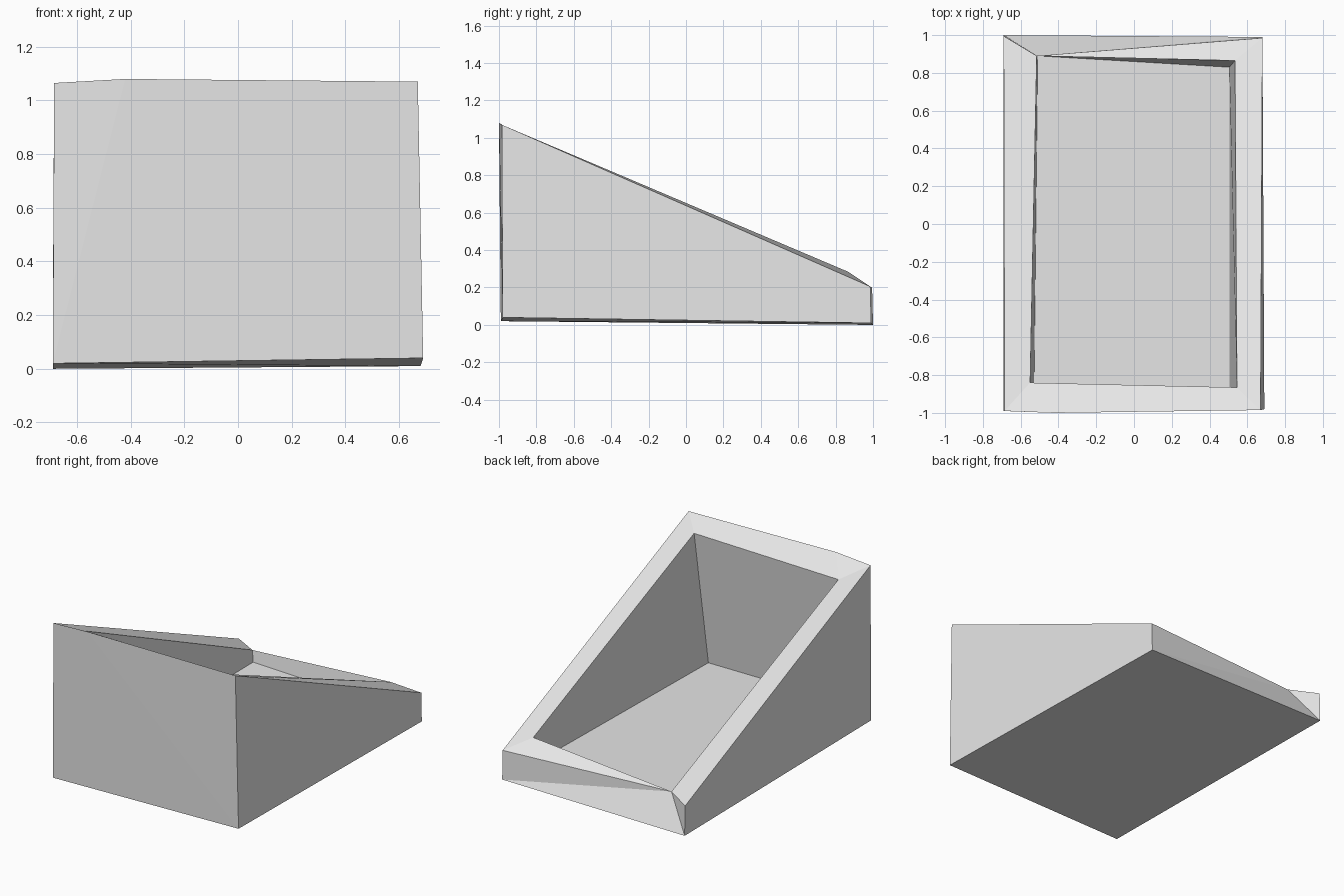
import bpy
import bmesh

# Remove the default cube only
default_cube = bpy.data.objects.get("Cube")
if default_cube:
    bpy.data.objects.remove(default_cube, do_unlink=True)


def make_material(name, color):
    material = bpy.data.materials.new(name)
    material.use_nodes = True
    material.diffuse_color = color
    material.node_tree.nodes["Principled BSDF"].inputs["Base Color"].default_value = color
    return material


# Named corners of the slightly uneven, hand-cut trough
corners = {
    # Outer base
    "base_front_right": (-0.69, -0.99, 0.02),
    "base_front_left": (0.69, -0.98, 0.04),
    "base_back_left": (0.68, 0.99, 0.01),
    "base_back_right": (-0.69, 1.0, 0.0),
    # Outer rim, with a raised point on the front edge
    "rim_front_right": (-0.685, -0.99, 1.065),
    "rim_front_peak": (-0.42, -1.0, 1.08),
    "rim_front_left": (0.67, -0.985, 1.07),
    "rim_back_left": (0.68, 0.985, 0.205),
    "rim_back_right": (-0.69, 0.995, 0.2),
    # Notch where the back edge dips to the opening
    "notch": (-0.515, 0.89, 0.21),
    # Opening
    "open_front_right": (-0.55, -0.84, 0.99),
    "open_front_left": (0.545, -0.865, 1.0),
    "open_back_left": (0.535, 0.865, 0.285),
    # Inner floor
    "floor_front_right": (-0.53, -0.96, 0.1),
    "floor_front_left": (0.505, -0.96, 0.1),
    "floor_back_left": (0.505, 0.83, 0.13),
    "floor_back_right": (-0.51, 0.89, 0.13),
}

faces = [
    # Underside
    "base_front_right base_back_right base_back_left base_front_left",
    # Tall front wall
    "base_front_right base_front_left rim_front_peak",
    "base_front_left rim_front_left rim_front_peak",
    "base_front_right rim_front_peak rim_front_right",
    # Sloping side walls
    "base_front_left base_back_left rim_back_left rim_front_left",
    "base_back_right base_front_right rim_front_right rim_back_right",
    # Low back wall, fanned from the notch
    "base_back_left base_back_right notch",
    "base_back_right rim_back_right notch",
    "base_back_left notch rim_back_left",
    # Rim
    "rim_front_right rim_front_peak open_front_right",
    "rim_front_peak rim_front_left open_front_left open_front_right",
    "rim_front_left rim_back_left open_back_left open_front_left",
    "rim_back_left notch open_back_left",
    "rim_front_right open_front_right notch rim_back_right",
    # Cavity walls
    "open_front_right open_front_left floor_front_left floor_front_right",
    "open_front_left open_back_left floor_back_left floor_front_left",
    "open_back_left notch floor_back_right floor_back_left",
    "notch open_front_right floor_front_right floor_back_right",
    # Cavity floor
    "floor_front_right floor_front_left floor_back_left floor_back_right",
]

bm = bmesh.new()
verts = {name: bm.verts.new(co) for name, co in corners.items()}
for face in faces:
    bm.faces.new([verts[name] for name in face.split()])
bmesh.ops.recalc_face_normals(bm, faces=bm.faces)

mesh = bpy.data.meshes.new("sloped_trough")
bm.to_mesh(mesh)
bm.free()
mesh.materials.append(make_material("light grey", (0.8, 0.8, 0.8, 1.0)))
trough = bpy.data.objects.new("sloped_trough", mesh)
bpy.context.collection.objects.link(trough)
